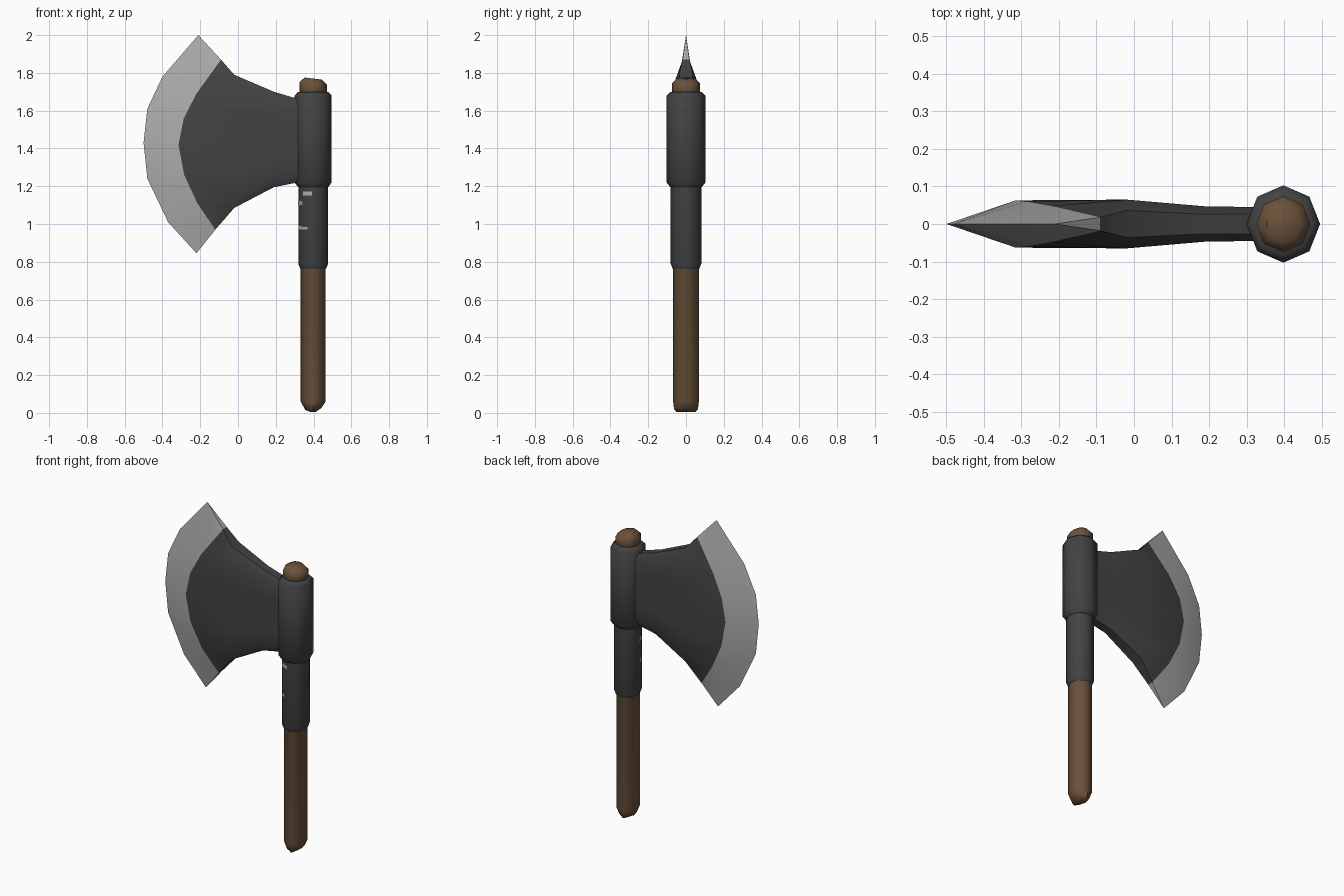
import bpy, bmesh, math
from mathutils import Vector

if "Cube" in bpy.data.objects:
    bpy.data.objects.remove(bpy.data.objects["Cube"])

def material(name, rgb):
    m = bpy.data.materials.new(name)
    m.diffuse_color = (*rgb, 1)
    m.use_nodes = True
    m.node_tree.nodes["Principled BSDF"].inputs["Base Color"].default_value = m.diffuse_color
    return m

WOOD = material("brown wood", (0.15, 0.085, 0.043))
IRON = material("dark iron", (0.055, 0.055, 0.055))
STEEL = material("bright steel", (0.42, 0.405, 0.41))
AXIS_X = 0.398   # centre line of the handle

def finish(name, bm, mats, angle=50):
    bmesh.ops.remove_doubles(bm, verts=bm.verts, dist=0.0001)
    bmesh.ops.recalc_face_normals(bm, faces=bm.faces)
    me = bpy.data.meshes.new(name)
    bm.to_mesh(me)
    bm.free()
    for m in mats:
        me.materials.append(m)
    ob = bpy.data.objects.new(name, me)
    bpy.context.collection.objects.link(ob)
    bpy.ops.object.select_all(action='DESELECT')
    bpy.context.view_layer.objects.active = ob
    ob.select_set(True)
    bpy.ops.object.shade_smooth_by_angle(angle=math.radians(angle))
    return ob

def octagon_column(name, rings, mat):
    """Eight-sided column from rings of (x radius, y radius, z, slope in x)."""
    bm = bmesh.new()
    loops = []
    for rx, ry, z, slope in rings:
        loop = []
        for i in range(8):
            a = i * math.pi / 4
            dx = rx * math.cos(a)
            loop.append(bm.verts.new((AXIS_X + dx, ry * math.sin(a), z + slope * dx)))
        loops.append(loop)
    for a, b in zip(loops, loops[1:]):
        for i in range(8):
            j = (i + 1) % 8
            bm.faces.new((a[i], a[j], b[j], b[i]))
    bm.faces.new(loops[0][::-1])
    bm.faces.new(loops[-1])
    return finish(name, bm, [mat])

# Wooden handle with a wedge-like rounded foot and a slightly tilted top
octagon_column("handle", [
    (0.012, 0.05, 0.004, 0), (0.042, 0.063, 0.02, 0.1), (0.066, 0.068, 0.06, 0),
    (0.066, 0.068, 1.69, 0), (0.072, 0.074, 1.70, 0), (0.072, 0.074, 1.745, -0.1),
    (0.045, 0.05, 1.77, -0.12)], WOOD)

# Iron sleeve below the head, and the socket that carries the blade
octagon_column("sleeve", [
    (0.068, 0.07, 0.762, 0), (0.079, 0.081, 0.79, 0), (0.079, 0.081, 1.21, 0)], IRON)
octagon_column("socket", [
    (0.08, 0.083, 1.195, 0), (0.098, 0.103, 1.22, 0),
    (0.098, 0.103, 1.68, 0), (0.08, 0.083, 1.70, 0)], IRON)

# Blade: columns from cutting edge to socket, each listing (x, z, half thickness)
edge = [(-0.21, 2.0, 0), (-0.40, 1.78, 0), (-0.48, 1.61, 0), (-0.50, 1.43, 0),
        (-0.48, 1.24, 0), (-0.37, 1.01, 0), (-0.22, 0.845, 0)]
border = [(-0.09, 1.87, 0.018), (-0.22, 1.69, 0.048), (-0.287, 1.56, 0.060),
          (-0.315, 1.42, 0.063), (-0.285, 1.26, 0.060), (-0.215, 1.11, 0.048),
          (-0.12, 0.97, 0.018)]

def section(x, zs, rim, full):
    return [(x, z, rim if i in (0, 6) else full) for i, z in enumerate(zs)]

columns = [edge, border,
    section(-0.02, [1.79, 1.74, 1.58, 1.43, 1.28, 1.13, 1.085], 0.036, 0.065),
    section(0.19, [1.70, 1.66, 1.54, 1.44, 1.34, 1.235, 1.195], 0.026, 0.047),
    section(0.34, [1.655, 1.62, 1.53, 1.44, 1.35, 1.26, 1.225], 0.026, 0.045)]

bm = bmesh.new()
sides = []
for s in (-1, 1):
    sides.append([[bm.verts.new((x, s * t, z)) for x, z, t in col] for col in columns])
for c in range(len(columns) - 1):
    mat = 0 if c == 0 else 1
    for grid in sides:
        for i in range(6):
            f = bm.faces.new((grid[c][i], grid[c + 1][i], grid[c + 1][i + 1], grid[c][i + 1]))
            f.material_index = mat
    for i in (0, 6):   # upper and lower rims
        f = bm.faces.new((sides[0][c][i], sides[0][c + 1][i], sides[1][c + 1][i], sides[1][c][i]))
        f.material_index = mat
finish("blade", bm, [STEEL, IRON], 45)

# Small bright scratches on the front of the sleeve
def on_sleeve(u):
    """Point on the octagon, u counted in sides from +x."""
    k = math.floor(u)
    p, q = [Vector((0.080 * math.cos(n * math.pi / 4), 0.082 * math.sin(n * math.pi / 4)))
            for n in (k, k + 1)]
    return p.lerp(q, u - k)

bm = bmesh.new()
for u0, u1, z0, z1 in [(5.05, 5.9, 1.15, 1.172), (4.0, 4.95, 1.10, 1.122),
                       (4.05, 5.0, 0.97, 0.99), (5.0, 5.45, 0.97, 0.985)]:
    a, b = on_sleeve(u0), on_sleeve(u1)
    bm.faces.new([bm.verts.new((AXIS_X + p.x, p.y, z))
                  for p, z in ((a, z0), (b, z0), (b, z1), (a, z1))])
finish("sleeve_scratches", bm, [STEEL])
